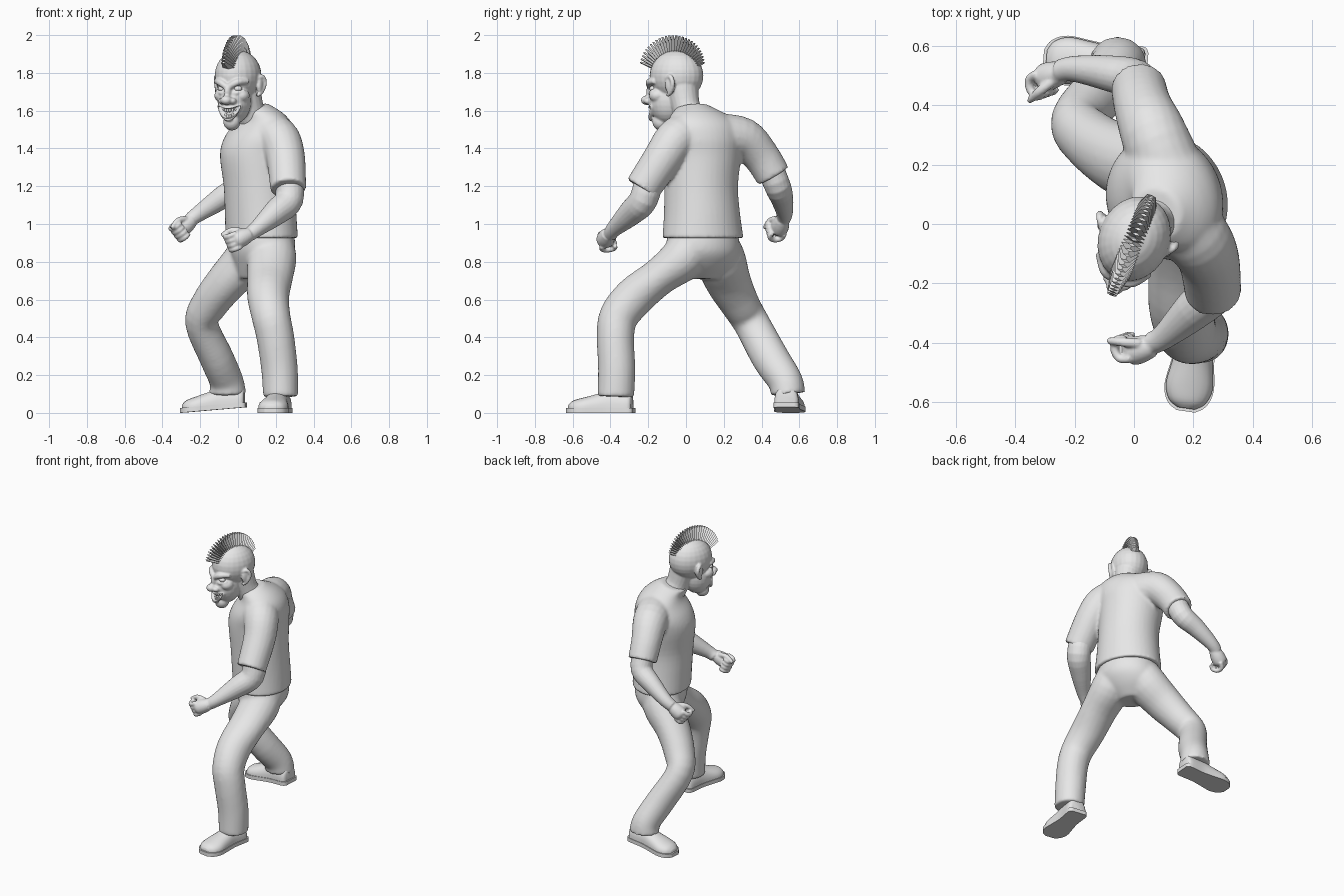
import bpy
import bmesh
from math import sin, cos, pi, radians
from mathutils import Vector, Matrix

cube = bpy.data.objects.get("Cube")
if cube:
    bpy.data.objects.remove(cube, do_unlink=True)

GREY = (0.8, 0.8, 0.8, 1.0)
grey = bpy.data.materials.new("plain grey")
grey.use_nodes = True
grey.diffuse_color = GREY
grey.node_tree.nodes["Principled BSDF"].inputs["Base Color"].default_value = GREY

X, Y, Z = Vector((1, 0, 0)), Vector((0, 1, 0)), Vector((0, 0, 1))


def spline(points, steps=4):
    """Catmull-Rom resampling of tuples of any length."""
    ends = [points[0]] + list(points) + [points[-1]]
    out = []
    for a, b, c, d in zip(ends, ends[1:], ends[2:], ends[3:]):
        for s in range(steps):
            t = s / steps
            out.append([q + t / 2 * (r - p + t * (2 * p - 5 * q + 4 * r - w + t * (3 * (q - r) + w - p)))
                        for p, q, r, w in zip(a, b, c, d)])
    return out + [list(points[-1])]


def loft(bm, rings):
    loops = [[bm.verts.new(p) for p in ring] for ring in rings]
    n = len(loops[0])
    for a, b in zip(loops, loops[1:]):
        for i in range(n):
            j = (i + 1) % n
            bm.faces.new((a[i], a[j], b[j], b[i]))
    bm.faces.new(loops[0][::-1])
    bm.faces.new(loops[-1])


def tube(bm, points, ref=X, n=20):
    """Limb through (x, y, z, radius) points; a fifth value is the radius across ref."""
    pts = spline(points)
    centres = [Vector(p[:3]) for p in pts]
    rings = []
    for i, (c, p) in enumerate(zip(centres, pts)):
        t = (centres[min(i + 1, len(pts) - 1)] - centres[max(i - 1, 0)]).normalized()
        u = (ref - t * ref.dot(t)).normalized()
        v = t.cross(u)
        angles = [2 * pi * k / n for k in range(n)]
        rings.append([c + u * p[3] * cos(a) + v * p[-1] * sin(a) for a in angles])
    loft(bm, rings)


def trunk(bm, points, yaw, n=40):
    """Oval rings (x, y, z, half width, half depth, drop at the front)."""
    u = Vector((-sin(yaw), cos(yaw), 0))
    v = Vector((-cos(yaw), -sin(yaw), 0))
    rings = []
    for x, y, z, w, d, drop in spline(points):
        angles = [2 * pi * k / n for k in range(n)]
        rings.append([Vector((x, y, z)) + u * w * cos(a) + (v * d - Z * drop) * sin(a) for a in angles])
    loft(bm, rings)


def ball(bm, centre, radii):
    m = Matrix.Translation(centre) @ Matrix.Diagonal((*radii, 1))
    bmesh.ops.create_uvsphere(bm, u_segments=24, v_segments=14, radius=1, matrix=m)


def finish(name, bm, voxel=0, relax=0, cutter=None, place=None, angle=50):
    if place:
        bm.transform(place)
    bmesh.ops.recalc_face_normals(bm, faces=bm.faces)
    mesh = bpy.data.meshes.new(name)
    bm.to_mesh(mesh)
    bm.free()
    mesh.materials.append(grey)
    ob = bpy.data.objects.new(name, mesh)
    bpy.context.collection.objects.link(ob)
    bpy.ops.object.select_all(action='DESELECT')
    ob.select_set(True)
    bpy.context.view_layer.objects.active = ob
    if voxel:
        mod = ob.modifiers.new("fuse", 'REMESH')
        mod.mode = 'VOXEL'
        mod.voxel_size = voxel
    if relax:
        mod = ob.modifiers.new("relax", 'SMOOTH')
        mod.iterations = relax
    if cutter:
        mod = ob.modifiers.new("cut", 'BOOLEAN')
        mod.operation = 'DIFFERENCE'
        mod.object = cutter
    for mod in list(ob.modifiers):
        bpy.ops.object.modifier_apply(modifier=mod.name)
    if angle:
        bpy.ops.object.shade_smooth_by_angle(angle=radians(angle))
    return ob


YAW = radians(24)

# Shirt: trunk and two short sleeves fused together
bm = bmesh.new()
trunk(bm, [(.125, .09, .925, .22, .186, 0), (.12, .085, 1.05, .205, .186, 0), (.112, .08, 1.2, .197, .186, 0),
           (.1, .088, 1.36, .208, .193, 0), (.112, .092, 1.45, .217, .182, 0), (.13, .09, 1.53, .2, .145, 0),
           (.115, .065, 1.58, .15, .115, .01), (.07, .03, 1.615, .088, .086, .025)], YAW)
tube(bm, [(.17, 0, 1.475, .12), (.222, -.06, 1.44, .112), (.253, -.125, 1.345, .103), (.266, -.232, 1.185, .095)])
tube(bm, [(.11, .19, 1.465, .12), (.065, .305, 1.45, .112), (.03, .395, 1.362, .098), (.015, .462, 1.255, .093)])
finish("shirt", bm, .01, 5)

# Trousers: hips and two bent legs fused together
bm = bmesh.new()
trunk(bm, [(.125, .09, .97, .185, .165, 0), (.13, .09, .86, .202, .165, 0), (.115, .095, .78, .17, .13, 0),
           (.09, .09, .71, .09, .08, 0)], YAW)
tube(bm, [(.185, .05, .93, .105, .105), (.18, -.01, .825, .13, .12), (.17, -.14, .722, .122, .1),
          (.16, -.27, .617, .112, .108), (.175, -.356, .51, .103, .104), (.198, -.373, .4, .1, .099),
          (.22, -.367, .23, .097, .099), (.226, -.372, .085, .093, .098)])
tube(bm, [(.09, .14, .93, .115, .115), (.055, .18, .82, .125, .133), (-.055, .222, .7, .108, .122),
          (-.148, .284, .58, .098, .104), (-.193, .347, .475, .087, .096), (-.113, .447, .29, .09, .099),
          (-.062, .525, .17, .09, .092), (-.055, .54, .1, .1, .092)])
finish("trousers", bm, .01, 10)


def hand(bm, centre, forward, curl):
    """Loose fist with four curled fingers and a thumb."""
    c, f = Vector(centre), Vector(forward).normalized()
    d = Vector(curl)
    d = (d - f * d.dot(f)).normalized()
    s = f.cross(d)
    s = s if s.z < 0 else -s
    path = lambda offs, r: [(*(c + f * a + d * b + s * e), r * k) for a, b, e, k in offs]
    tube(bm, path([(-.06, 0, 0, .8), (-.02, 0, 0, 1), (.02, 0, 0, 1), (.04, 0, 0, .6)], .046), s)
    for i in range(4):
        e = (i - 1.5) * .025
        tube(bm, path([(.015, -.02, e, 1), (.052, -.01, e, 1), (.062, .025, e, 1),
                       (.04, .055, e, .95), (.01, .05, e, .7)], .0145), s, 10)
    tube(bm, path([(-.03, .02, -.03, 1.1), (.015, .04, -.055, 1), (.07, .06, -.05, .7)], .016), Vector((.3, .5, .8)), 10)


# Bare arms with hands
bm = bmesh.new()
tube(bm, [(.265, -.19, 1.26, .075), (.27, -.225, 1.13, .076), (.2, -.29, 1.06, .068),
          (.1, -.38, .975, .043), (.06, -.4, .945, .038)], Y)
hand(bm, (.01, -.425, .922), (-.85, -.25, -.4), (-.3, .9, 0))
finish("left_arm", bm, .006, 2)
bm = bmesh.new()
tube(bm, [(.02, .44, 1.31, .07), (.005, .485, 1.2, .07), (-.09, .508, 1.135, .06),
          (-.2, .522, 1.06, .044), (-.25, .515, 1.025, .038)], Y)
hand(bm, (-.288, .497, .985), (-.7, -.2, -.6), (.1, -1, -.2))
finish("right_arm", bm, .006, 2)

# Shoes: domed upper over a flat sole, both along the same outline
OUTLINE = [(0, .045, .1), (.06, .064, .115), (.35, .062, .12), (.55, .07, .1),
           (.78, .08, .08), (.93, .063, .065), (1, .03, .045)]


def shoe(name, heel, toe, lift):
    heel, toe = Vector((*heel, 0)), Vector((*toe, 0))
    side = (toe - heel).normalized().cross(Z)
    n = 20
    for part, grow in (("upper", 1), ("sole", 1.06)):
        rings = []
        for t, w, h in spline(OUTLINE):
            ring = []
            for k in range(n):
                a = 2 * pi * (k + .5) / n
                up = max(sin(a), 0)
                z = .02 + (h - .02) * up ** .7 if grow == 1 else .026 * (up > 0)
                ring.append(heel.lerp(toe, .5 + (t - .5) * grow) + side * w * grow * cos(a)
                            + Z * (z + lift * (1 - t)))
            rings.append(ring)
        bm = bmesh.new()
        loft(bm, rings)
        finish(name + "_" + part, bm)


shoe("left_shoe", (.225, -.285), (.175, -.62), 0)
shoe("right_shoe", (.035, .53), (-.295, .555), .03)

# Head, modelled facing -y and then turned
HEAD = Matrix.Translation((0, -.052, 1.785)) @ Matrix.Rotation(radians(-22), 4, 'Z')


def smile(mid, corner, y, spread=.06, n=9):
    """Points on an upturned arc across the face."""
    ts = [2 * i / (n - 1) - 1 for i in range(n)]
    return [(spread * t, y + .03 * t * t, mid + (corner - mid) * t * t, t) for t in ts]


# Mouth cutter
bm = bmesh.new()
tube(bm, [(x, y, z, .027 * (1 - .75 * t * t)) for x, y, z, t in smile(-.2, -.16, -.148)], Z)
cutter = finish("mouth_cutter", bm, place=HEAD)
cutter.hide_render = True

bm = bmesh.new()
ball(bm, (0, .002, 0), (.12, .146, .135))            # skull
ball(bm, (0, -.05, -.13), (.088, .1, .125))          # jaw
ball(bm, (0, -.087, -.245), (.045, .045, .045))      # chin
ball(bm, (0, -.14, -.085), (.02, .03, .045))         # nose bridge
ball(bm, (0, -.167, -.13), (.031, .032, .025))       # nose tip
for s in (-1, 1):
    ball(bm, (s * .03, -.15, -.134), (.02, .022, .017))
    ball(bm, (s * .06, -.085, -.105), (.037, .043, .035))
    tube(bm, [(s * .01, -.146, -.058, .016), (s * .05, -.133, -.034, .019), (s * .092, -.085, -.03, .013)], Z)
    tube(bm, [(s * .02, -.132, -.088, .009), (s * .045, -.128, -.091, .011), (s * .08, -.1, -.078, .008)], Z)
    ball(bm, (s * .12, .014, -.048), (.016, .028, .048))
    tube(bm, [(s * .112, -.005, -.105, .01), (s * .126, .02, -.085, .012), (s * .138, .036, -.04, .012),
              (s * .132, .02, -.005, .012), (s * .115, -.008, -.015, .009)], X)
for mid in (-.172, -.231):
    tube(bm, [(x, y, z, .01) for x, y, z, t in smile(mid, -.158, -.143, .063)], Z, 10)
bm.transform(HEAD)
tube(bm, [(.085, .03, 1.55, .08), (.06, 0, 1.62, .075), (.035, -.02, 1.72, .085)])  # neck
finish("head", bm, .006, 2, cutter)
bpy.data.objects.remove(cutter, do_unlink=True)

# Eyes and teeth
bm = bmesh.new()
for s in (-1, 1):
    ball(bm, (s * .044, -.113, -.069), (.024, .02, .017))
finish("eyes", bm, place=HEAD)
bm = bmesh.new()
for mid, y in ((-.183, -.132), (-.217, -.128)):
    for px, py, pz, t in smile(mid, -.165, y, .047, 8):
        ball(bm, (px, py, pz), (.0068, .006, .011))
finish("teeth", bm, place=HEAD)

# Mohawk: a dense fan of flat blades along the crown
bm = bmesh.new()
BLADES = 28
for i in range(BLADES):
    t = i / (BLADES - 1)
    a = radians(20 + 135 * t)
    out = Vector((0, -cos(a), sin(a)))
    length = .07 + .075 * t - .115 * t * t + .03
    base = Vector((0, -.145 * cos(a), .135 * sin(a))) - out * .03
    m = (Matrix.Translation(base + out * length / 2) @ Matrix.Rotation(pi / 2 - a, 4, 'X')
         @ Matrix.Diagonal((1, .32, 1, 1)))
    bmesh.ops.create_cone(bm, cap_ends=True, segments=4, radius1=.04, radius2=.016, depth=length, matrix=m)
finish("mohawk", bm, place=HEAD, angle=0)
